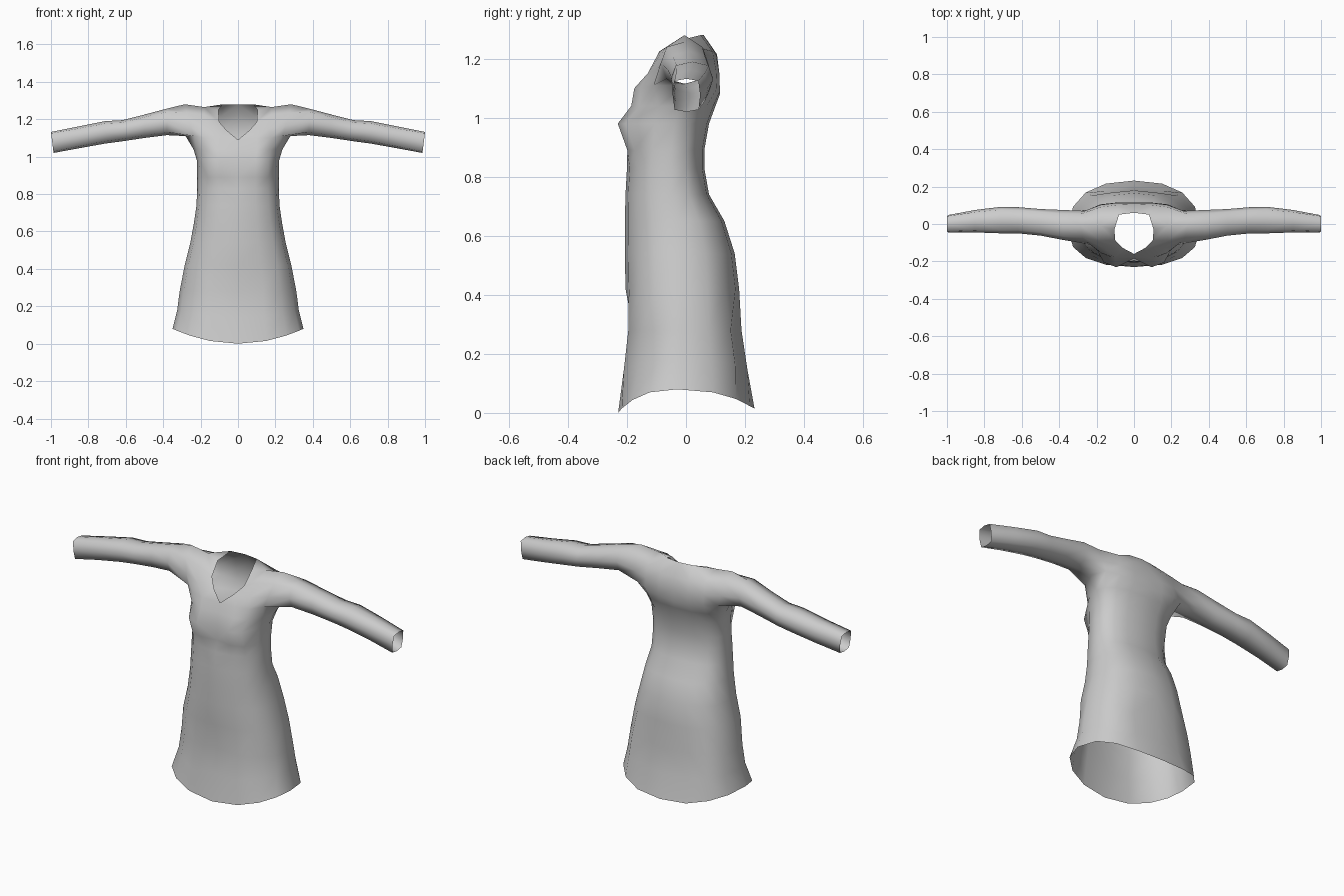
import bpy, bmesh, math

fabric = bpy.data.materials.new("grey fabric")
fabric.diffuse_color = (0.6, 0.6, 0.6, 1)

bm = bmesh.new()
V = bm.verts.new


def spow(v, p):
    return math.copysign(abs(v) ** p, v)


def face(*vs):
    bm.faces.new(vs)


# Skirt and bodice: half rings from front centre, around the side, to back centre
# (height, half width, front y, back y, side y)
ROWS = [
    (0.00, 0.350, -0.230, 0.232, -0.03),
    (0.14, 0.325, -0.208, 0.208, -0.02),
    (0.28, 0.312, -0.192, 0.188, -0.02),
    (0.42, 0.285, -0.205, 0.180, -0.02),
    (0.54, 0.255, -0.207, 0.165, -0.02),
    (0.65, 0.235, -0.207, 0.130, -0.03),
    (0.74, 0.222, -0.205, 0.078, -0.05),
    (0.83, 0.218, -0.200, 0.062, -0.05),
    (0.89, 0.218, -0.185, 0.062, -0.05),
    (0.98, 0.220, -0.185, 0.078, -0.04),
    (1.04, 0.238, -0.175, 0.100, -0.02),
]
BUST = {8: 0.022, 9: 0.055, 10: 0.02}
FOLD = {0: 0.0, 1: 0.014, 2: 0.014}
rings = []
for r, (z, w, yf, yb, ys) in enumerate(ROWS):
    ring = []
    for c in range(9):
        t = math.radians(-90 + 22.5 * c)
        x = 0.0 if c in (0, 8) else w * spow(math.cos(t), 0.88)
        s = spow(math.sin(t), 0.8)
        y = ys + (ys - yf if s < 0 else yb - ys) * s
        if r in BUST and c in (1, 2):
            y -= BUST[r]
        if r in FOLD:
            y += FOLD[r] * (1 if c in (0, 3, 6) else -1 if c in (1, 7) else 0)
        fade = max(0, 1 - z / 0.28)
        lift = fade * (0.08 * (x / w) ** 2 + (0.015 if c > 5 else 0) * (1 - x / w))
        ring.append(V((x, y, z + lift)))
    rings.append(ring)

# Underarm row closes the body below the sleeves
A = [V(p) for p in [(0, -.16, 1.09), (.10, -.175, 1.10), (.175, -.155, 1.10),
                    (.235, -.11, 1.11), (.28, -.005, 1.11), (.25, .075, 1.11),
                    (.18, .105, 1.10), (.09, .115, 1.09), (0, .115, 1.08)]]
rings.append(A)
for lo, hi in zip(rings, rings[1:]):
    for c in range(8):
        face(lo[c], lo[c + 1], hi[c + 1], hi[c])

# Chest, shoulders and upper back around the V neck (keys are columns)
B = {1: (.06, -.128, 1.14), 2: (.16, -.13, 1.15), 3: (.255, -.095, 1.165),
     5: (.265, .07, 1.165), 6: (.18, .102, 1.16), 7: (.09, .113, 1.15), 8: (0, .113, 1.15)}
C = {1: (.10, -.088, 1.185), 2: (.18, -.09, 1.225), 3: (.275, -.072, 1.235),
     5: (.28, .055, 1.235), 6: (.18, .09, 1.225), 7: (.09, .102, 1.215), 8: (0, .105, 1.215)}
S = {1: (.105, -.03, 1.25), 2: (.18, -.01, 1.265), 3: (.285, -.005, 1.28),
     7: (.08, .05, 1.28), 8: (0, .06, 1.28)}
B, C, S = ({k: V(p) for k, p in d.items()} for d in (B, C, S))
face(A[0], A[1], B[1])
for lo, hi, cols in ((A, B, (1, 2, 5, 6, 7)), (B, C, (1, 2, 5, 6, 7)), (C, S, (1, 2, 7))):
    for c in cols:
        face(lo[c], lo[c + 1], hi[c + 1], hi[c])
face(C[5], C[6], S[2], S[3])
face(C[6], C[7], S[7], S[2])
face(S[1], S[2], S[7])

# Sleeve: rings from the armhole to the open cuff
# (x, bottom z, top z, front y, back y, squareness)
SLEEVE = [
    (0.38, 1.115, 1.257, -0.085, 0.075, 0.8),
    (0.50, 1.100, 1.225, -0.062, 0.080, 0.75),
    (0.62, 1.082, 1.195, -0.050, 0.090, 0.75),
    (0.71, 1.070, 1.190, -0.050, 0.092, 0.7),
    (0.85, 1.045, 1.162, -0.045, 0.075, 0.6),
    (0.993, 1.02, 1.132, -0.045, 0.048, 0.4),
]
prev = [A[4], A[3], B[3], C[3], S[3], C[5], B[5], A[5]]
for x, z0, z1, y0, y1, p in SLEEVE:
    ring = []
    for i in range(8):
        t = math.radians(45 * i)
        u, v = spow(math.sin(t), p), -spow(math.cos(t), p)
        if i in (0, 4):
            u = 0
        if i in (2, 6):
            v = 0
        lean = 0.007 * v if x > 0.9 else 0
        ring.append(V((x + lean, (y0 + y1) / 2 - u * (y1 - y0) / 2,
                       (z0 + z1) / 2 + v * (z1 - z0) / 2)))
    for i in range(8):
        j = (i + 1) % 8
        face(prev[i], ring[i], ring[j], prev[j])
    prev = ring

# Mirror the half into the whole dress
mesh = bpy.data.meshes.new("dress")
bm.to_mesh(mesh)
bm.free()
mesh.materials.append(fabric)
mesh.polygons.foreach_set("use_smooth", [True] * len(mesh.polygons))
dress = bpy.data.objects.new("dress", mesh)
bpy.context.collection.objects.link(dress)
mirror = dress.modifiers.new("mirror", 'MIRROR')
mirror.use_clip = True
mirror.merge_threshold = 0.001
